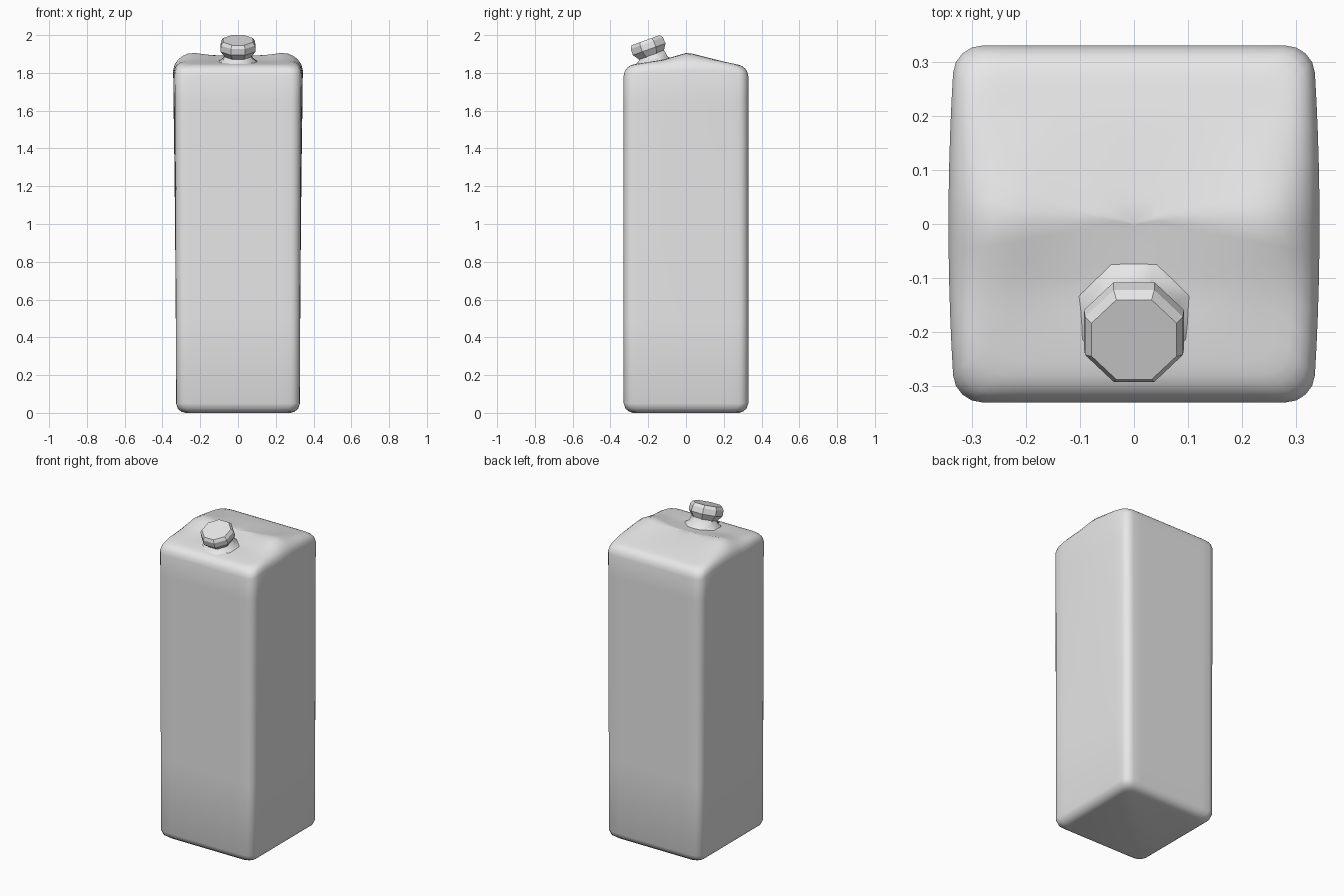
import bpy, bmesh, math
from mathutils import Vector, Matrix

if "Cube" in bpy.data.objects:
    bpy.data.objects.remove(bpy.data.objects["Cube"])

carton_grey = bpy.data.materials.new("carton_grey")
carton_grey.diffuse_color = (0.8, 0.8, 0.8, 1)
carton_grey.use_nodes = True
carton_grey.node_tree.nodes["Principled BSDF"].inputs["Base Color"].default_value = carton_grey.diffuse_color

HALF, CORNER, RIM = 0.33, 0.05, 0.05


def ring_outline(inset, side_steps=10, arc_steps=4):
    """Rounded square, counter-clockwise, shrunk by inset."""
    half = HALF - inset
    r = min(CORNER, half * 0.3)
    c = half - r
    pts = []
    for k in range(4):
        turn = Matrix.Rotation(k * math.pi / 2, 2)
        for i in range(1, side_steps):
            pts.append(turn @ Vector((half, -c + 2 * c * i / side_steps)))
        for i in range(arc_steps + 1):
            a = math.pi / 2 * i / arc_steps
            pts.append(turn @ Vector((c + r * math.cos(a), c + r * math.sin(a))))
    return pts


def lerp_table(table, v):
    for (a, za), (b, zb) in zip(table, table[1:]):
        if v <= b:
            t = max(0, (v - a) / (b - a))
            return za + (zb - za) * t
    return table[-1][1]


def roof(x, y):
    """Folded top: ridge across the middle, sunken in front, sloping to the back."""
    z = lerp_table([(-0.33, 1.835), (-0.25, 1.85), (-0.12, 1.867), (0.01, 1.90), (0.33, 1.832)], y)
    ridge = max(0, 1 - abs(y) / 0.2)
    z += ridge * lerp_table([(0, -0.012), (0.12, -0.006), (0.22, 0.008), (0.26, 0.004), (0.33, -0.035)], abs(x))
    return z


def widen(x, y, z):
    """Sides swell slightly towards the top."""
    t = min(1, z / 1.75)
    return x * (0.995 + t * t * 0.045 * (1 - 0.8 * (y / HALF) ** 2))


def make_object(name, bm, angle):
    bmesh.ops.recalc_face_normals(bm, faces=bm.faces)
    mesh = bpy.data.meshes.new(name)
    bm.to_mesh(mesh)
    bm.free()
    mesh.materials.append(carton_grey)
    obj = bpy.data.objects.new(name, mesh)
    bpy.context.collection.objects.link(obj)
    bpy.context.view_layer.objects.active = obj
    obj.select_set(True)
    bpy.ops.object.shade_smooth_by_angle(angle=math.radians(angle))
    obj.select_set(False)
    return obj


def loft(bm, rings):
    """Skin consecutive rings and cap both ends."""
    loops = [[bm.verts.new(p) for p in ring] for ring in rings]
    n = len(loops[0])
    for lo, hi in zip(loops, loops[1:]):
        for i in range(n):
            bm.faces.new((lo[i], lo[(i + 1) % n], hi[(i + 1) % n], hi[i]))
    bm.faces.new(loops[0][::-1])
    bm.faces.new(loops[-1])


# Carton body: bottom edge, walls, rounded rim and folded roof
rings = []
for inset, z in ((0.05, 0), (0.03, 0.006), (0.01, 0.022), (0, 0.05),
                 (0, 0.5), (0, 1.0), (0, 1.4), (0, 1.65)):
    rings.append([(widen(p.x, p.y, z), p.y, z) for p in ring_outline(inset)])
for inset in (0, 0.007, 0.018, 0.032, 0.05, 0.075, 0.11, 0.14, 0.17, 0.2, 0.23, 0.26, 0.29, 0.325):
    drop = RIM * (1 - math.sqrt(1 - max(0, 1 - inset / RIM) ** 2))
    rings.append([(widen(p.x, p.y, 1.75), p.y, roof(p.x, p.y) - drop) for p in ring_outline(inset)])
body = bmesh.new()
loft(body, rings)
make_object("carton_body", body, 40)


# Spout parts: eight-sided rings leaning towards the front
def tilted_ring(radius, y, z, tilt, sides=8):
    turn = Matrix.Rotation(math.radians(tilt), 3, 'X')
    return [turn @ Vector((radius * math.cos(a), radius * math.sin(a), 0)) + Vector((0, y, z))
            for a in ((i + 0.5) * 2 * math.pi / sides for i in range(sides))]


neck = bmesh.new()
loft(neck, [tilted_ring(0.12, -0.175, 1.85, 8), tilted_ring(0.085, -0.175, 1.873, 11),
            tilted_ring(0.07, -0.18, 1.905, 18)])
make_object("spout_neck", neck, 40)

cap = bmesh.new()
loft(cap, [tilted_ring(0.07, -0.18, 1.888, 20), tilted_ring(0.1, -0.195, 1.925, 20),
           tilted_ring(0.098, -0.207, 1.957, 20), tilted_ring(0.085, -0.214, 1.973, 20)])
make_object("screw_cap", cap, 25)
